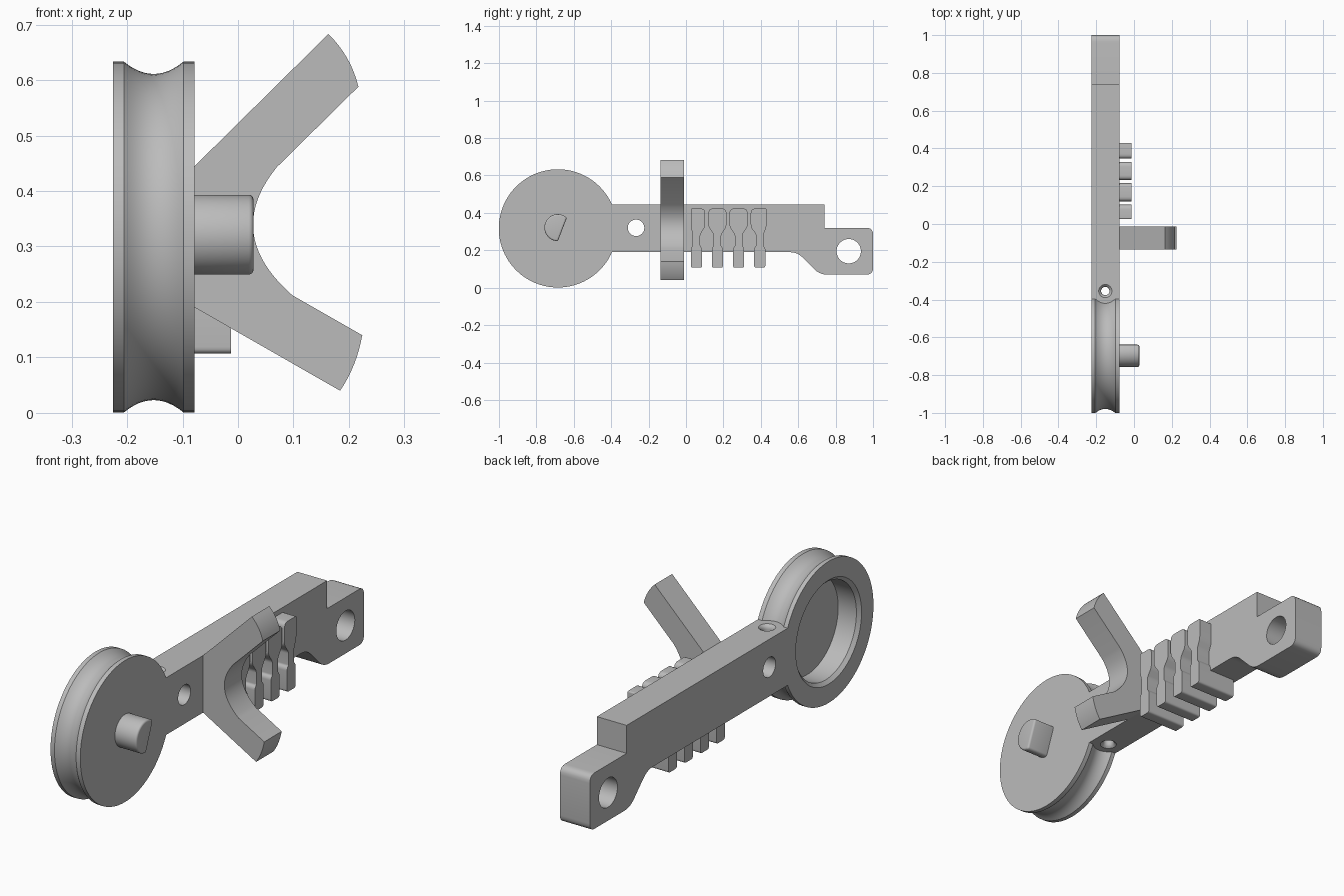
import bpy, bmesh, math
from mathutils import Vector

if "Cube" in bpy.data.objects:
    bpy.data.objects.remove(bpy.data.objects["Cube"])

grey = bpy.data.materials.new("plain grey")
grey.use_nodes = True
grey.diffuse_color = (0.5, 0.5, 0.5, 1)
grey.node_tree.nodes["Principled BSDF"].inputs["Base Color"].default_value = (0.5, 0.5, 0.5, 1)

BACK, FACE, MID = -0.225, -0.078, -0.152     # x of the body sides and middle
HUB_Y, HUB_Z, HUB_R = -0.685, 0.317, 0.316   # wheel centre and radius


def finish(name, bm):
    bmesh.ops.remove_doubles(bm, verts=bm.verts, dist=1e-5)
    bmesh.ops.recalc_face_normals(bm, faces=bm.faces)
    mesh = bpy.data.meshes.new(name)
    bm.to_mesh(mesh)
    bm.free()
    mesh.materials.append(grey)
    obj = bpy.data.objects.new(name, mesh)
    bpy.context.collection.objects.link(obj)
    return obj


def prism(name, outline, axis, start, end):
    """Extrude an outline: (y, z) pairs along x, or (x, z) pairs along y."""
    bm = bmesh.new()
    place = (lambda p: (start, p[0], p[1])) if axis == "x" else (lambda p: (p[0], start, p[1]))
    face = bm.faces.new([bm.verts.new(place(p)) for p in outline])
    out = bmesh.ops.extrude_face_region(bm, geom=[face])
    shift = Vector((end - start, 0, 0)) if axis == "x" else Vector((0, end - start, 0))
    bmesh.ops.translate(bm, vec=shift, verts=[v for v in out["geom"] if isinstance(v, bmesh.types.BMVert)])
    return finish(name, bm)


def lathe(name, profile, centre, axis):
    """Spin (along axis, radius) pairs about the x or z axis through centre."""
    bm = bmesh.new()
    c = Vector(centre)
    if axis == "x":
        verts = [bm.verts.new((a, c.y, c.z + r)) for a, r in profile]
    else:
        verts = [bm.verts.new((c.x + r, c.y, a)) for a, r in profile]
    edges = [bm.edges.new(pair) for pair in zip(verts, verts[1:])]
    bmesh.ops.spin(bm, geom=verts + edges, cent=c, steps=96, angle=2 * math.pi,
                   axis=(1, 0, 0) if axis == "x" else (0, 0, 1))
    return finish(name, bm)


def rounded(corners, steps=5):
    """Turn (u, v, radius) corners into an outline with curved corners."""
    pts = []
    for i, (u, v, r) in enumerate(corners):
        p = Vector((u, v))
        if r == 0:
            pts.append(p)
            continue
        a = Vector(corners[i - 1][:2]) - p
        b = Vector(corners[(i + 1) % len(corners)][:2]) - p
        a, b = p + a.normalized() * r, p + b.normalized() * r
        for k in range(steps + 1):
            t = k / steps
            pts.append(a * (1 - t) ** 2 + p * 2 * t * (1 - t) + b * t * t)
    return pts


def arc(a, through, b, steps):
    """Smooth curve from a to b passing through the middle point."""
    a, m, b = Vector(a), Vector(through), Vector(b)
    ctrl = m * 2 - (a + b) / 2
    return [a * (1 - t) ** 2 + ctrl * 2 * t * (1 - t) + b * t * t
            for t in (k / steps for k in range(steps + 1))]


def apply(obj, modifier):
    bpy.context.view_layer.objects.active = obj
    bpy.ops.object.modifier_apply(modifier=modifier.name)


def cut(obj, cutter):
    mod = obj.modifiers.new("cut", "BOOLEAN")
    mod.operation, mod.object, mod.solver = "DIFFERENCE", cutter, "EXACT"
    apply(obj, mod)
    bpy.data.objects.remove(cutter)


parts = []

# Grooved wheel with a round pocket in its back
groove = [(MID + 0.0535 * t, HUB_R - 0.022 * (1 - t * t)) for t in (1 - k / 6 for k in range(13))]
wheel = lathe("grooved_wheel",
              [(FACE, 0), (FACE, HUB_R)] + groove +
              [(BACK, HUB_R), (BACK, 0.232), (BACK + 0.015, 0.217), (-0.12, 0.217), (-0.12, 0)],
              (0, HUB_Y, HUB_Z), "x")
parts.append(wheel)

# Long arm with the dropped end block
arm = prism("arm", rounded([
    (-0.45, 0.19, 0), (0.595, 0.19, 0.04), (0.715, 0.07, 0.04), (1.0, 0.07, 0.035),
    (1.0, 0.32, 0.035), (0.74, 0.32, 0), (0.74, 0.445, 0), (-0.45, 0.445, 0)]), "x", BACK, FACE)
for y, z, r in ((-0.267, 0.32, 0.044), (0.87, 0.195, 0.065)):
    cut(arm, lathe("hole_cutter", [(-0.4, 0), (-0.4, r), (0.1, r), (0.1, 0)], (0, y, z), "x"))

# Cord hole with flared mouths
flare = [(0.0, 0.022), (0.007, 0.023), (0.014, 0.027), (0.02, 0.035), (0.03, 0.036)]
lower = [(0.21 - a, r) for a, r in flare]
upper = [(0.425 + a, r) for a, r in flare]
cut(arm, lathe("cord_cutter", [(lower[-1][0], 0)] + lower[::-1] + upper + [(upper[-1][0], 0)],
               (MID, -0.355, 0), "z"))
parts.append(arm)

# D-shaped peg on the wheel
start, sweep = math.radians(48), math.radians(222)
d_shape = [(HUB_Y + 0.072 * math.cos(start + sweep * k / 32),
            0.321 + 0.072 * math.sin(start + sweep * k / 32)) for k in range(33)]
peg = prism("drive_peg", d_shape, "x", FACE - 0.02, 0.028)
bevel = peg.modifiers.new("round", "BEVEL")
bevel.width, bevel.segments, bevel.angle_limit = 0.014, 4, math.radians(40)
apply(peg, bevel)
parts.append(peg)

# Forked lever
fork = [Vector((FACE, 0.19)), Vector((FACE, 0.445))]
fork += arc((0.163, 0.683), (0.197, 0.639), (0.217, 0.588), 8)
fork += arc((0.07, 0.443), (0.028, 0.325), (0.098, 0.212), 20)
fork += arc((0.224, 0.14), (0.209, 0.087), (0.184, 0.04), 8)
parts.append(prism("forked_lever", fork, "y", -0.135, -0.012))

# Row of four keys, each with a tab reaching under the arm
keys = [(0.056, 0.03, 0.046), (0.168, 0.048, 0.048), (0.281, 0.048, 0.048), (0.394, 0.048, 0.036)]
for i, (y, left, right) in enumerate(keys, 1):
    r_left = 0.025 if left > 0.04 else 0.006
    r_right = 0.025 if right > 0.04 else 0.006
    key = rounded([
        (y - 0.03, 0.107, 0.012), (y + 0.03, 0.107, 0.012), (y + 0.03, 0.212, 0.01),
        (y + 0.02, 0.222, 0.005), (y + 0.02, 0.285, 0.01), (y + right, 0.325, 0.015),
        (y + right, 0.423, r_right), (y - left, 0.423, r_left), (y - left, 0.325, 0.015),
        (y - 0.02, 0.285, 0.01), (y - 0.02, 0.222, 0.005), (y - 0.03, 0.212, 0.01)])
    parts.append(prism(f"key_{i}", key, "x", FACE - 0.002, -0.013))
    tab = rounded([(y - 0.03, 0.107, 0.012), (y + 0.03, 0.107, 0.012),
                   (y + 0.03, 0.2, 0), (y - 0.03, 0.2, 0)])
    parts.append(prism(f"key_tab_{i}", tab, "x", -0.21, FACE - 0.002))

# Smooth curves, sharp edges
bpy.ops.object.select_all(action="DESELECT")
for obj in parts:
    obj.select_set(True)
bpy.context.view_layer.objects.active = arm
bpy.ops.object.shade_smooth_by_angle(angle=math.radians(30))
